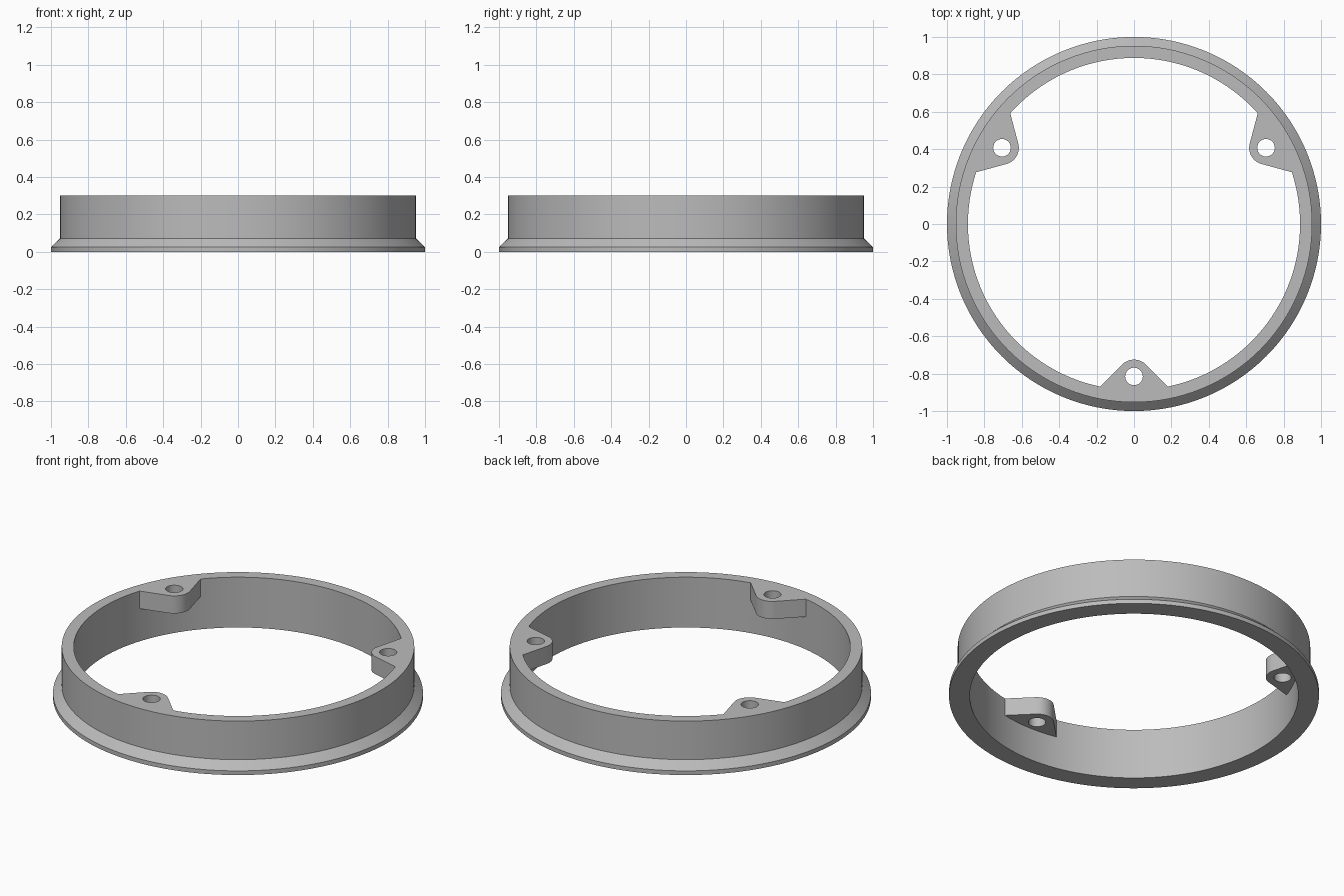
import bpy, bmesh, math
from mathutils import Matrix, Vector

SEGMENTS = 128
TOP = 0.30
LUG_BOTTOM = 0.195
HOLE_CENTRE = 0.815

cube = bpy.data.objects.get("Cube")
if cube:
    bpy.data.objects.remove(cube, do_unlink=True)

grey = bpy.data.materials.new("plain grey")
grey.use_nodes = True
colour = (0.5, 0.5, 0.5, 1)
grey.diffuse_color = colour
grey.node_tree.nodes["Principled BSDF"].inputs["Base Color"].default_value = colour


def finish(name, bm):
    """Turn a bmesh into a named object with outward normals."""
    bmesh.ops.recalc_face_normals(bm, faces=bm.faces)
    mesh = bpy.data.meshes.new(name)
    bm.to_mesh(mesh)
    bm.free()
    mesh.materials.append(grey)
    obj = bpy.data.objects.new(name, mesh)
    bpy.context.collection.objects.link(obj)
    return obj


def lathe(name, profile):
    """Revolve a closed (radius, height) profile about z."""
    bm = bmesh.new()
    rings = []
    for i in range(SEGMENTS):
        a = math.tau * i / SEGMENTS
        rings.append([bm.verts.new((r * math.cos(a), r * math.sin(a), z)) for r, z in profile])
    n = len(profile)
    for i in range(SEGMENTS):
        here, there = rings[i], rings[(i + 1) % SEGMENTS]
        for j in range(n):
            k = (j + 1) % n
            bm.faces.new((here[j], there[j], there[k], here[k]))
    return finish(name, bm)


def prisms(name, outline, bottom, top):
    """Extrude an outline and repeat it at three places round the ring."""
    bm = bmesh.new()
    for turn in range(3):
        spin = Matrix.Rotation(math.tau * turn / 3, 3, "Z")
        face = bm.faces.new([bm.verts.new(spin @ Vector((x, y, bottom))) for x, y in outline])
        made = bmesh.ops.extrude_face_region(bm, geom=[face])["geom"]
        verts = [v for v in made if isinstance(v, bmesh.types.BMVert)]
        bmesh.ops.translate(bm, verts=verts, vec=(0, 0, top - bottom))
    return finish(name, bm)


def arc(radius, start, end, steps):
    """Points on an arc about the front hole centre."""
    angles = [math.radians(start + (end - start) * i / steps) for i in range(steps + 1)]
    return [(radius * math.cos(a), -HOLE_CENTRE + radius * math.sin(a)) for a in angles]


def combine(target, other, operation):
    mod = target.modifiers.new(operation.lower(), "BOOLEAN")
    mod.object = other
    mod.operation = operation
    mod.solver = "EXACT"
    other.hide_render = True
    bpy.context.view_layer.objects.active = target
    bpy.ops.object.modifier_apply(modifier=mod.name)
    bpy.data.objects.remove(other, do_unlink=True)


# Ring wall with a chamfered foot flange
ring = lathe("flanged_ring", [(0.888, 0), (1, 0), (1, 0.025), (0.953, 0.07), (0.953, TOP), (0.888, TOP)])

# Rounded mounting lugs, rooted inside the wall
lug_outline = arc(0.09, 45, 135, 16) + [(-0.195, -0.882), (-0.195, -0.91), (0.195, -0.91), (0.195, -0.882)]
combine(ring, prisms("mounting_lugs", lug_outline, LUG_BOTTOM, TOP), "UNION")

# Screw holes through the lugs
hole_outline = arc(0.047, 0, 360, 32)[:-1]
combine(ring, prisms("screw_holes", hole_outline, LUG_BOTTOM - 0.05, TOP + 0.05), "DIFFERENCE")

# Smooth curved walls, sharp rims
bpy.ops.object.select_all(action="DESELECT")
ring.select_set(True)
bpy.context.view_layer.objects.active = ring
bpy.ops.object.shade_smooth_by_angle(angle=math.radians(25))
